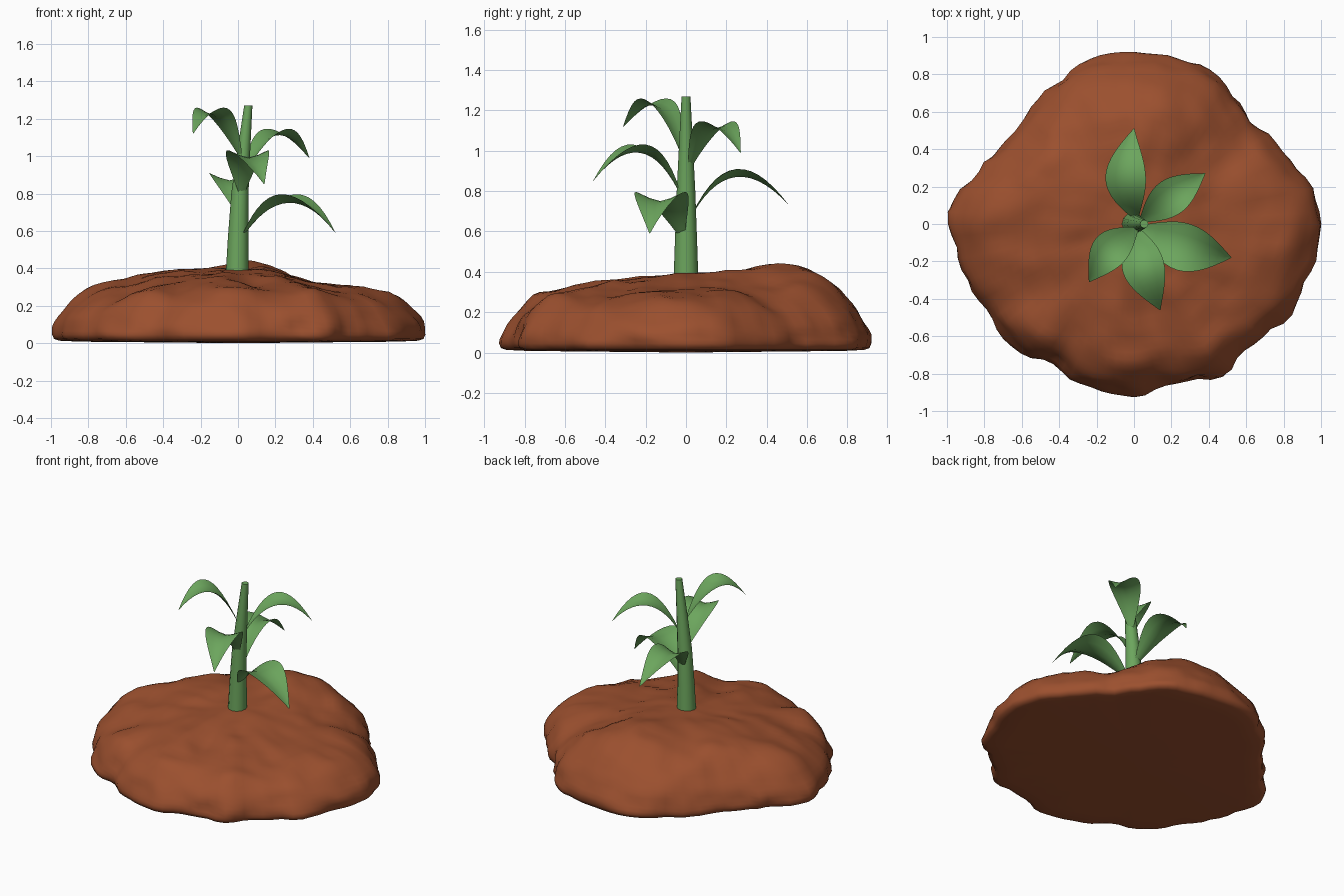
import bpy
import bmesh
import math
from mathutils import Vector, noise

cube = bpy.data.objects.get("Cube")
if cube:
    bpy.data.objects.remove(cube, do_unlink=True)


def make_material(name, color):
    mat = bpy.data.materials.new(name)
    mat.use_nodes = True
    mat.diffuse_color = (*color, 1)
    mat.node_tree.nodes["Principled BSDF"].inputs["Base Color"].default_value = (*color, 1)
    return mat


soil = make_material("soil_brown", (.33, .08, .028))
green = make_material("leaf_green", (.15, .38, .11))


def finish(bm, name, mat, angle):
    bmesh.ops.recalc_face_normals(bm, faces=bm.faces)
    mesh = bpy.data.meshes.new(name)
    bm.to_mesh(mesh)
    bm.free()
    mesh.materials.append(mat)
    obj = bpy.data.objects.new(name, mesh)
    bpy.context.scene.collection.objects.link(obj)
    bpy.ops.object.select_all(action='DESELECT')
    obj.select_set(True)
    bpy.context.view_layer.objects.active = obj
    bpy.ops.object.shade_smooth_by_angle(angle=math.radians(angle))


def bridge(bm, a, b, closed=True):
    count = len(a)
    for i in range(count if closed else count - 1):
        j = (i + 1) % count
        bm.faces.new((a[i], a[j], b[j], b[i]))


def fan(bm, ring, point):
    tip = bm.verts.new(point)
    for i, v in enumerate(ring):
        bm.faces.new((v, ring[(i + 1) % len(ring)], tip))


# Soil mound: lumpy outline sampled every ten degrees
OUTLINE = [1.01, .98, .92, .87, .835, .86, .915, .92, .92, .915, .905, .9,
           .86, .825, .8, .82, .87, .96, 1, .965, .94, .915, .92, .91,
           .86, .9, .91, .91, .88, .89, .95, .9, .92, .965, .965, .985]
# Lumps and hollows: x, y, height, spread
LUMPS = [(.05, .58, .085, .18), (-.42, .3, .04, .12), (.5, .05, -.04, .18),
         (-.05, -.76, .04, .07), (.45, -.72, .03, .1), (-.55, -.62, .03, .1),
         (.5, -.35, -.035, .18), (.5, .4, -.03, .14), (0, -.45, -.03, .25),
         (-.55, -.3, -.03, .2), (-.75, .1, .02, .12)]


def outline_radius(angle):
    pos = angle / math.tau * len(OUTLINE)
    i = int(pos)
    f = (1 - math.cos((pos - i) * math.pi)) / 2
    n = len(OUTLINE)
    return OUTLINE[i % n] * (1 - f) + OUTLINE[(i + 1) % n] * f


def mound_point(t, angle):
    r = outline_radius(angle)
    # the outline only shapes the outer part of the mound
    r = t * (r * t + .92 * (1 - t))
    x, y = r * math.cos(angle), r * math.sin(angle)
    z = .045 + .28 * (1 - t ** 5.5) ** .6 + .075 * (1 - t * t) ** 2
    fade = min(1, (1 - t) * 6)
    for lx, ly, h, s in LUMPS:
        z += fade * h * math.exp(-((x - lx) ** 2 + (y - ly) ** 2) / (2 * s * s))
    rough = fade * min(1, t * 4)
    z += rough * .025 * noise.noise(Vector((x, y, 0)) * 4)
    z += rough * .018 * noise.noise(Vector((x, y, 1)) * 8)
    # clods bulging out of the sides
    bulge = 1 + t ** 6 * .03 * noise.noise(Vector((x, y, z * 1.5)) * 7)
    return Vector((x * bulge, y * bulge, z))


def build_mound():
    bm = bmesh.new()
    segments, rings = 96, 24
    angles = [math.tau * i / segments for i in range(segments)]
    previous = None
    for k in range(1, rings + 1):
        t = math.sin(math.pi / 2 * k / rings)
        ring = [bm.verts.new(mound_point(t, a)) for a in angles]
        if previous:
            bridge(bm, previous, ring)
        else:
            fan(bm, ring, mound_point(0, 0))
        previous = ring
    # rounded rim and nearly flat underside
    rim = previous
    for scale, z in [(.99, .022), (.96, .013), (.85, .008)]:
        ring = [bm.verts.new((v.co.x * scale, v.co.y * scale, z)) for v in rim]
        bridge(bm, previous, ring)
        previous = ring
    fan(bm, previous, (0, 0, 0))
    finish(bm, "soil_mound", soil, 75)


# Stem: tapered, leaning slightly to one side
def build_stem():
    bm = bmesh.new()
    previous = None
    for x, z, r in [(-.005, .34, .062), (0, .55, .055), (.01, .8, .046),
                    (.03, 1.02, .035), (.055, 1.27, .022)]:
        ring = [bm.verts.new((x + r * math.cos(math.tau * i / 12),
                              r * math.sin(math.tau * i / 12), z)) for i in range(12)]
        if previous:
            bridge(bm, previous, ring)
        else:
            bm.faces.new(ring)
        previous = ring
    bm.faces.new(previous)
    finish(bm, "stem", green, 40)


# Leaf: arching midrib with a shallow V-shaped section, pointed at the tip
def build_leaf(name, base, middle, tip, half_width):
    base, middle, tip = Vector(base), Vector(middle), Vector(tip)
    side = (tip - base).cross(Vector((0, 0, 1))).normalized()
    bm = bmesh.new()
    previous = None
    steps = 14
    for k in range(steps + 1):
        t = k / steps
        centre = (base * (1 - t) * (1 - 2 * t) + middle * 4 * t * (1 - t)
                  + tip * t * (2 * t - 1))
        w = .012 * (1 - t) + half_width * max(0, math.sin(math.pi * t)) + .002
        row = []
        for s in (-1, -.5, 0, .5, 1):
            lift = .36 * w * abs(s) ** 1.4
            row.append(bm.verts.new(centre + side * s * w + Vector((0, 0, lift))))
        if previous:
            bridge(bm, previous, row, closed=False)
        previous = row
    finish(bm, name, green, 60)


build_mound()
build_stem()
build_leaf("lower_left_leaf", (.025, -.02, .57), (.27, -.125, .75), (.52, -.18, .59), .12)
build_leaf("lower_back_leaf", (.01, .03, .68), (-.045, .25, .87), (0, .51, .73), .1)
build_leaf("middle_front_leaf", (.02, -.03, .79), (.05, -.23, .99), (.14, -.46, .85), .105)
build_leaf("upper_back_leaf", (.04, .02, .92), (.2, .145, 1.11), (.38, .27, .99), .09)
build_leaf("upper_right_leaf", (.012, -.025, 1), (-.13, -.14, 1.22), (-.24, -.31, 1.12), .09)
